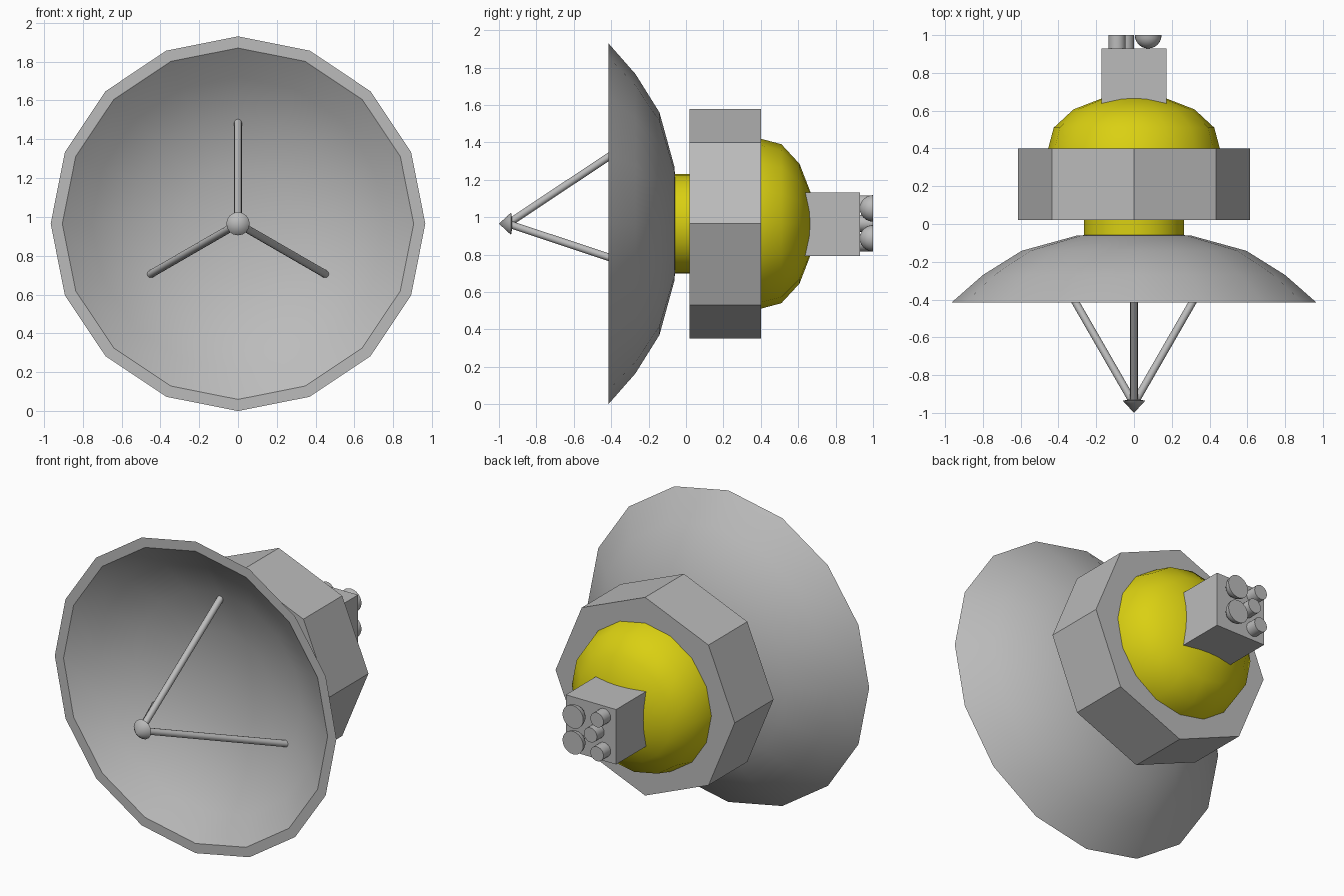
import bpy, bmesh, math
from mathutils import Vector

if "Cube" in bpy.data.objects:
    bpy.data.objects.remove(bpy.data.objects["Cube"])

CZ = 0.965  # height of the dish axis


def material(name, rgb):
    m = bpy.data.materials.new(name)
    m.diffuse_color = (*rgb, 1)
    m.use_nodes = True
    m.node_tree.nodes["Principled BSDF"].inputs["Base Color"].default_value = m.diffuse_color
    return m


GREY = material("light grey", (0.50, 0.50, 0.50))
YELLOW = material("yellow", (0.70, 0.63, 0.006))


def finish(name, bm, mat, smooth):
    """Turn a bmesh into a named object with one colour."""
    bmesh.ops.recalc_face_normals(bm, faces=bm.faces)
    me = bpy.data.meshes.new(name)
    bm.to_mesh(me)
    bm.free()
    me.materials.append(mat)
    ob = bpy.data.objects.new(name, me)
    bpy.context.collection.objects.link(ob)
    if smooth:
        bpy.ops.object.select_all(action='DESELECT')
        ob.select_set(True)
        bpy.context.view_layer.objects.active = ob
        bpy.ops.object.shade_smooth_by_angle(angle=math.radians(smooth))
    return ob


def lathe(name, profile, sides, mat, smooth=35, x=0, z=CZ):
    """Spin (radius, y) points around an axis along y."""
    bm = bmesh.new()
    rings = []
    for r, y in profile:
        n = sides if r > 0 else 1
        rings.append([bm.verts.new((x + r * math.cos(math.tau * i / sides), y,
                                    z + r * math.sin(math.tau * i / sides)))
                      for i in range(n)])
    for a, b in zip(rings, rings[1:]):
        for i in range(sides):
            j = (i + 1) % sides
            quad = [a[i % len(a)], a[j % len(a)], b[j % len(b)], b[i % len(b)]]
            bm.faces.new(list(dict.fromkeys(quad)))
    return finish(name, bm, mat, smooth)


def rod(name, a, b, radius, mat):
    """Round bar between two points."""
    a, b = Vector(a), Vector(b)
    bm = bmesh.new()
    bmesh.ops.create_cone(bm, cap_ends=True, segments=12, radius1=radius,
                          radius2=radius, depth=(b - a).length)
    bm.transform((b - a).to_track_quat('Z', 'Y').to_matrix().to_4x4())
    bmesh.ops.translate(bm, verts=bm.verts, vec=(a + b) / 2)
    return finish(name, bm, mat, 40)


# Dish: outer shell, flat rim, inner bowl
lathe("dish", [(0, -0.04), (0.305, -0.062), (0.595, -0.142), (0.80, -0.27),
               (0.965, -0.415), (0.905, -0.415), (0.755, -0.30),
               (0.565, -0.185), (0.29, -0.11), (0, -0.085)], 16, GREY)

# Neck joining dish and housing
lathe("neck", [(0, -0.06), (0.265, -0.06), (0.265, 0.03), (0, 0.03)], 32, YELLOW)

# Octagonal housing
lathe("housing", [(0, 0.02), (0.614, 0.02), (0.614, 0.40), (0, 0.40)], 8, GREY, 0)

# Rear dome
lathe("rear_dome", [(0, 0.39), (0.457, 0.39), (0.425, 0.51), (0.32, 0.607),
                    (0.17, 0.665), (0, 0.685)], 16, YELLOW)

# Rear equipment box
bm = bmesh.new()
bmesh.ops.create_cube(bm, size=1)
for v in bm.verts:
    v.co = Vector((v.co.x * 0.344, 0.765 + v.co.y * 0.33, 0.962 + v.co.z * 0.34))
finish("equipment_box", bm, GREY, 0)

# Thruster bowls, flat side facing back
for i, z in enumerate((0.887, 1.047)):
    bowl = [(0.071 * math.sin(t), 1.0 - 0.071 * math.cos(t))
            for t in (k * math.pi / 12 for k in range(7))]
    bowl[0] = (0, bowl[0][1])
    lathe(f"thruster_bowl_{i}", bowl + [(0, 1.0)], 24, GREY, 35, 0.075, z)

# Small round studs
for i, (x, z) in enumerate(((-0.09, 0.862), (-0.045, 0.967), (-0.09, 1.072))):
    lathe(f"stud_{i}", [(0, 0.92), (0.045, 0.92), (0.045, 1.0), (0, 1.0)],
          20, GREY, 35, x, z)

# Feed cone and its three struts
lathe("feed_cone", [(0, -1.0), (0.06, -0.935), (0, -0.925)], 16, GREY, 50)
for i in range(3):
    t = math.radians(90 + 120 * i)
    c, s = math.cos(t), math.sin(t)
    rod(f"strut_{i}", (0.005 * c, -0.945, CZ + 0.005 * s),
        (0.53 * c, -0.155, CZ + 0.53 * s), 0.02, GREY)
